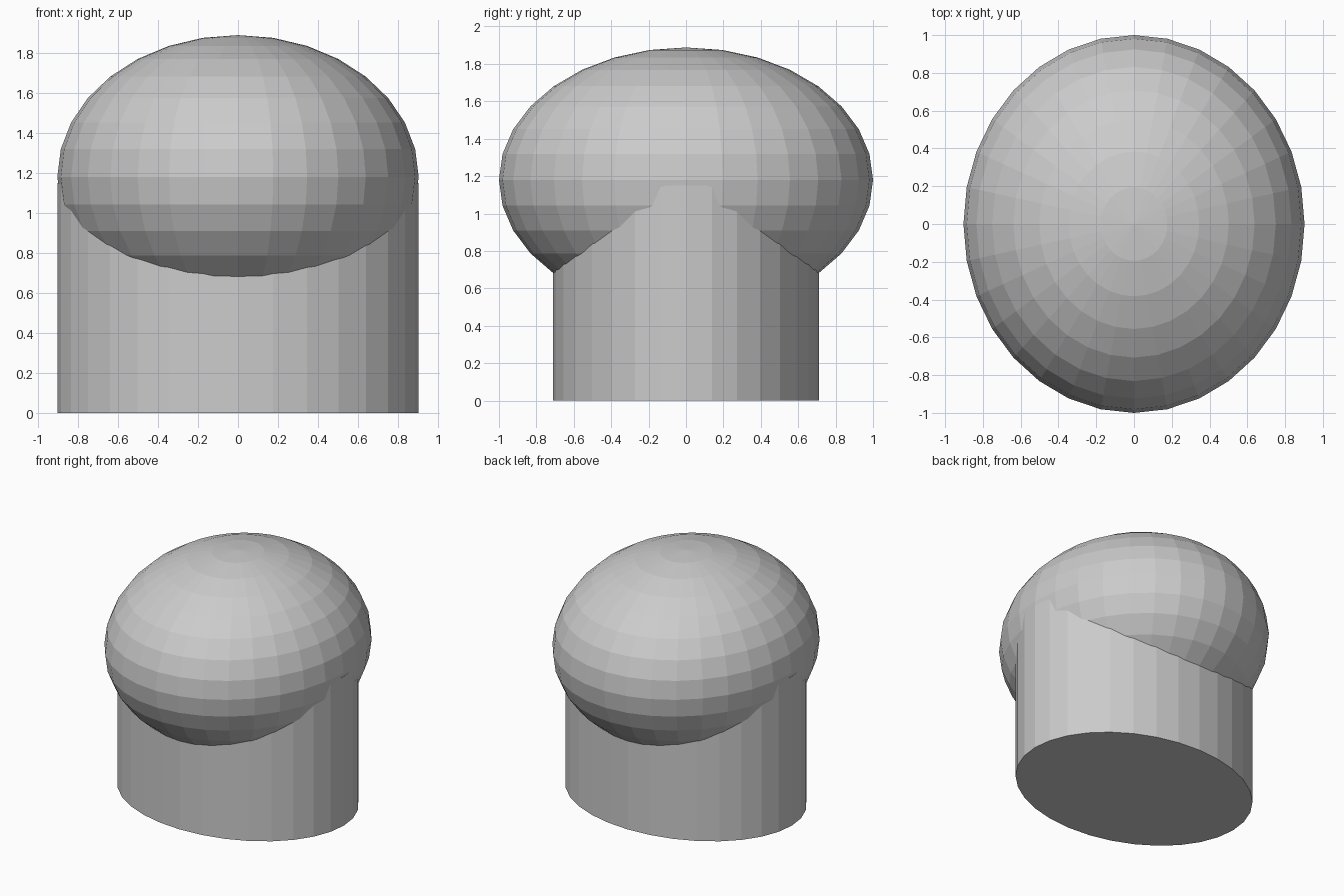
import bpy

if "Cube" in bpy.data.objects:
    bpy.data.objects.remove(bpy.data.objects["Cube"])

# Oval pillar, closed at both ends
bpy.ops.mesh.primitive_cylinder_add(vertices=32, radius=1, depth=1.15, location=(0, 0, 0.575))
pillar = bpy.context.object
pillar.name = "oval_pillar"
pillar.scale = (0.903, 0.71, 1)

# Flattened faceted dome resting over the pillar
bpy.ops.mesh.primitive_uv_sphere_add(segments=32, ring_count=16, radius=1, location=(0, 0, 1.18))
cap = bpy.context.object
cap.name = "dome_cap"
cap.scale = (0.903, 1.0, 0.708)

# Bake the sizes and keep flat faces
for part in (pillar, cap):
    bpy.ops.object.select_all(action='DESELECT')
    part.select_set(True)
    bpy.context.view_layer.objects.active = part
    bpy.ops.object.transform_apply(location=False, rotation=False, scale=True)
    bpy.ops.object.shade_flat()
